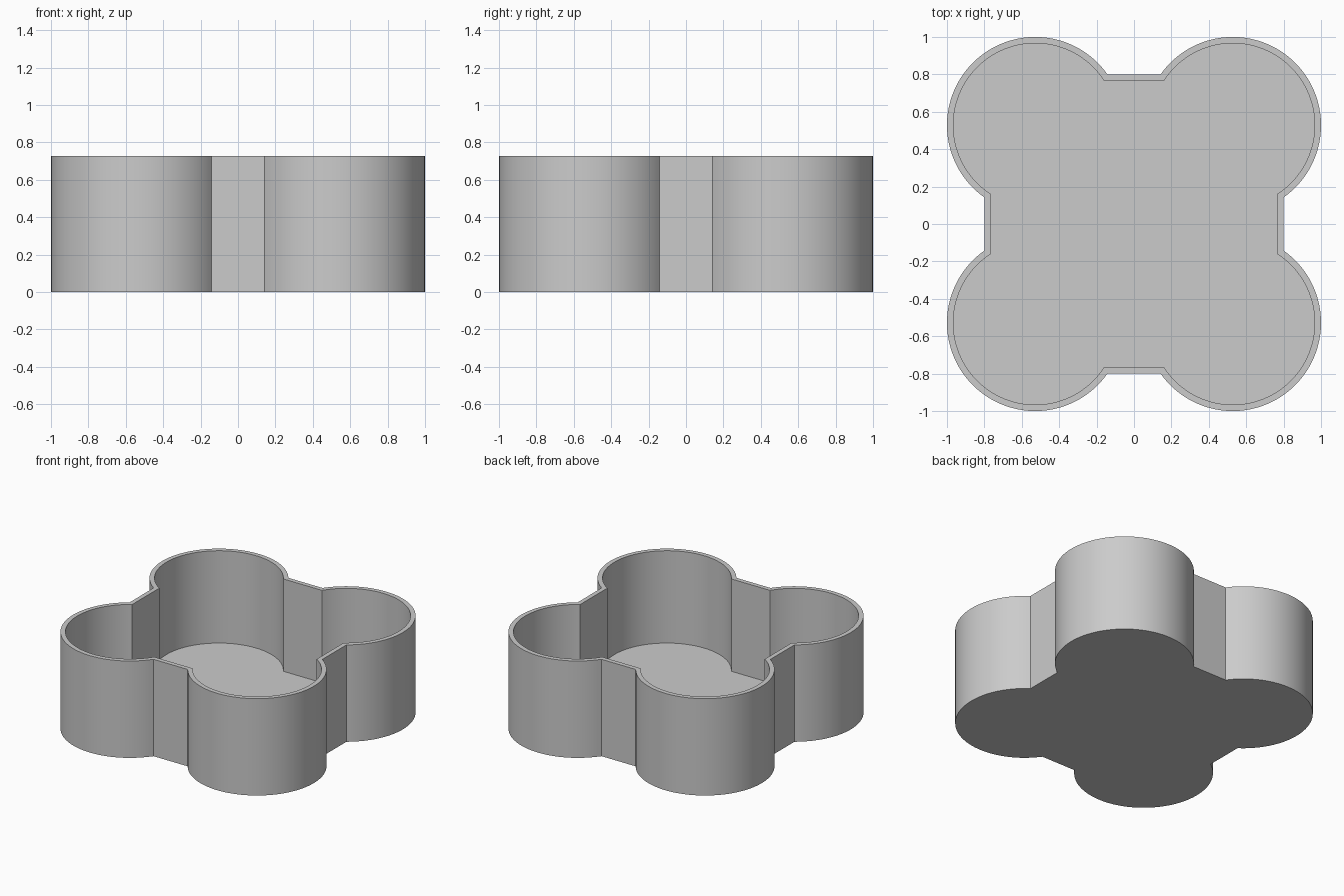
import bpy, bmesh, math

old = bpy.data.objects.get("Cube")
if old:
    bpy.data.objects.remove(old, do_unlink=True)

CENTRE = 0.528      # lobe centre offset on x and y
RADIUS = 0.472      # outer lobe radius
SIDE = 0.80         # distance of the flat sides from the middle
HEIGHT = 0.727
WALL = 0.034
STEPS = 64

grey = bpy.data.materials.new("plain grey")
grey.use_nodes = True
colour = (0.6, 0.6, 0.6, 1)
grey.diffuse_color = colour
grey.node_tree.nodes["Principled BSDF"].inputs["Base Color"].default_value = colour


def outline(inset):
    """Counter-clockwise four-lobed outline; flats join one arc to the next."""
    r = RADIUS - inset
    dip = math.asin((SIDE - inset - CENTRE) / r)
    start, end = -math.pi / 2 + (math.pi / 2 - dip), math.pi / 2 + (math.pi / 2 - dip)
    # each arc runs from the right-hand flat round to the far flat
    start = math.pi / 4 - (end - math.pi / 4)
    points = []
    for quarter in range(4):
        turn = quarter * math.pi / 2
        base = turn + math.pi / 4
        cx = CENTRE * math.sqrt(2) * math.cos(base)
        cy = CENTRE * math.sqrt(2) * math.sin(base)
        for i in range(STEPS + 1):
            a = turn + start + (end - start) * i / STEPS
            points.append((cx + r * math.cos(a), cy + r * math.sin(a)))
    return points


# Tray: outer wall, rim, inner wall and floor from four stacked outlines
bm = bmesh.new()
levels = [(0, 0), (0, HEIGHT), (WALL, HEIGHT), (WALL, WALL)]
loops = [[bm.verts.new((x, y, z)) for x, y in outline(inset)] for inset, z in levels]
for lower, upper in zip(loops, loops[1:]):
    n = len(lower)
    for i in range(n):
        j = (i + 1) % n
        bm.faces.new((lower[i], lower[j], upper[j], upper[i]))
bm.faces.new(loops[0][::-1])
bm.faces.new(loops[-1])

mesh = bpy.data.meshes.new("four_lobed_tray")
bm.to_mesh(mesh)
bm.free()
mesh.materials.append(grey)
tray = bpy.data.objects.new("four_lobed_tray", mesh)
bpy.context.collection.objects.link(tray)

# Smooth lobes with crisp corners
bpy.ops.object.select_all(action="DESELECT")
tray.select_set(True)
bpy.context.view_layer.objects.active = tray
bpy.ops.object.shade_smooth_by_angle(angle=math.radians(30))
